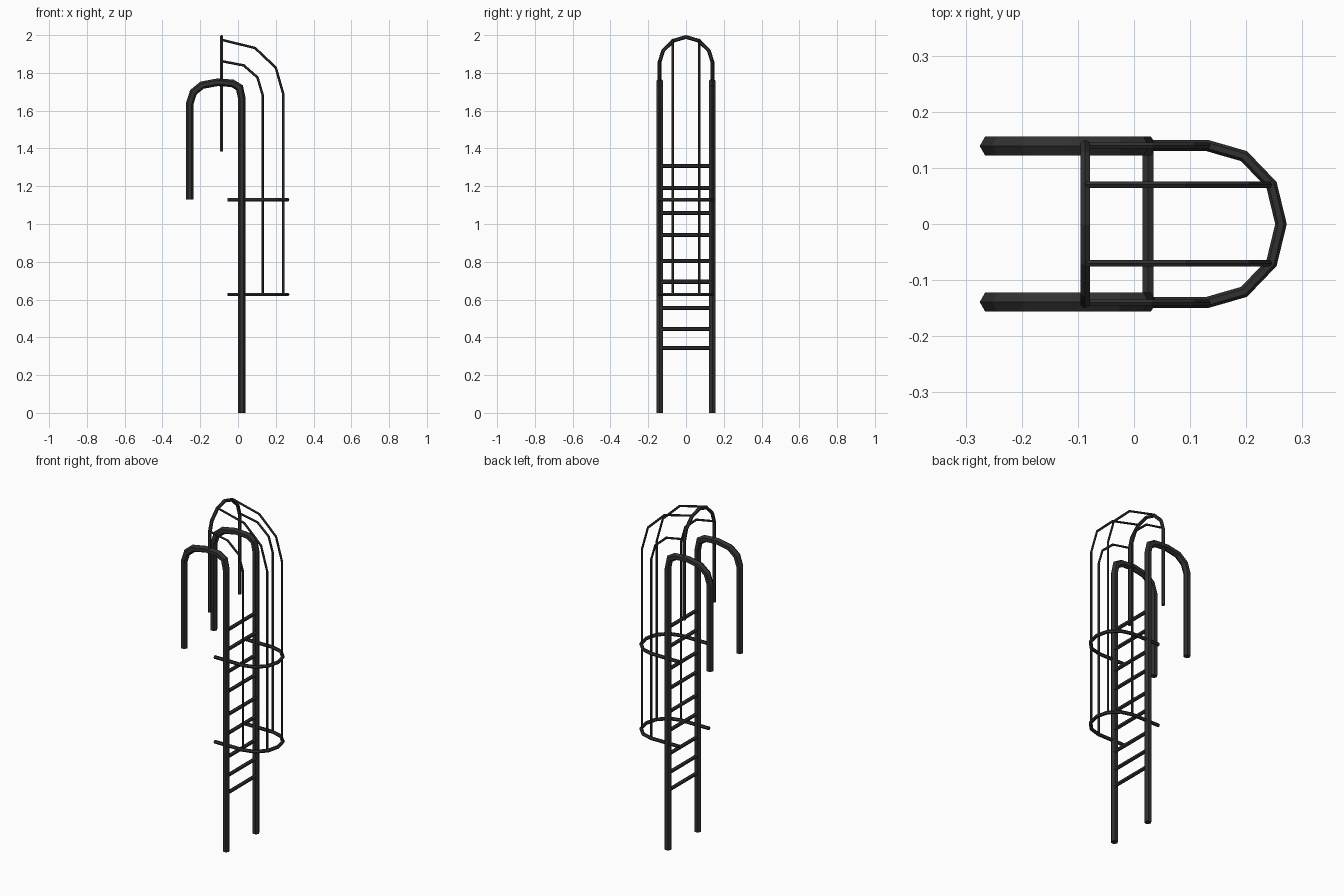
import bpy, bmesh, math
from mathutils import Vector

if "Cube" in bpy.data.objects:
    bpy.data.objects.remove(bpy.data.objects["Cube"])

mat = bpy.data.materials.new("dark_metal")
mat.diffuse_color = (0.03, 0.03, 0.03, 1)
mat.use_nodes = True
mat.node_tree.nodes["Principled BSDF"].inputs["Base Color"].default_value = mat.diffuse_color


def tube(name, path, normal, radius, sides=6):
    """Capped, mitred tube along a path lying in the plane with this normal."""
    pts = [Vector(p) for p in path]
    n = Vector(normal)
    dirs = [(b - a).normalized() for a, b in zip(pts, pts[1:])]
    bm = bmesh.new()
    rings = []
    for i, p in enumerate(pts):
        d0, d1 = dirs[max(i - 1, 0)], dirs[min(i, len(dirs) - 1)]
        t = (d0 + d1).normalized()
        side = n.cross(t) / t.dot(d0)
        ring = []
        for k in range(sides):
            a = 2 * math.pi * k / sides
            ring.append(bm.verts.new(p + radius * (math.cos(a) * side + math.sin(a) * n)))
        rings.append(ring)
    for r0, r1 in zip(rings, rings[1:]):
        for k in range(sides):
            j = (k + 1) % sides
            bm.faces.new((r0[k], r0[j], r1[j], r1[k]))
    bm.faces.new(rings[0])
    bm.faces.new(rings[-1])
    bmesh.ops.recalc_face_normals(bm, faces=bm.faces)
    me = bpy.data.meshes.new(name)
    bm.to_mesh(me)
    bm.free()
    me.materials.append(mat)
    ob = bpy.data.objects.new(name, me)
    bpy.context.collection.objects.link(ob)
    return ob


def mirrored(half):
    """Complete a symmetric (y, other) half path whose last point is at y = 0."""
    return half + [(-y, v) for y, v in reversed(half[:-1])]


X, Y, Z = (1, 0, 0), (0, 1, 0), (0, 0, 1)

# side rails with hooked handles, and cage bars
rail = [(0.02, 0), (0.02, 1.665), (0.008, 1.722), (-0.03, 1.745), (-0.11, 1.75),
        (-0.19, 1.735), (-0.236, 1.698), (-0.255, 1.64), (-0.255, 1.13)]
inner_bar = [(-0.087, 1.975), (0.09, 1.932), (0.2, 1.828), (0.24, 1.687), (0.24, 0.63)]
outer_bar = [(-0.087, 1.862), (0.03, 1.84), (0.103, 1.776), (0.13, 1.685), (0.13, 0.63)]
for s, label in ((1, "back"), (-1, "front")):
    for name, prof, y, r in (("rail", rail, 0.139, 0.02),
                             ("inner_cage_bar", inner_bar, 0.07, 0.0065),
                             ("outer_cage_bar", outer_bar, 0.14, 0.0065)):
        tube(f"{name}_{label}", [(x, s * y, z) for x, z in prof], Y, r)

# rungs
for i, z in enumerate((0.343, 0.445, 0.556, 0.694, 0.805, 0.942, 1.058, 1.19, 1.307)):
    tube(f"rung_{i + 1}", [(0.025, -0.139, z), (0.025, 0.139, z)], X, 0.011)

# horizontal cage rings
ring = mirrored([(0.14, -0.055), (0.14, 0.13), (0.121, 0.196), (0.07, 0.245), (0, 0.262)])
for z, label in ((0.627, "lower"), (1.128, "upper")):
    tube(f"cage_ring_{label}", [(x, y, z) for y, x in ring], Z, 0.01)

# upright entry hoop
hoop = mirrored([(0.14, 1.385), (0.14, 1.857), (0.121, 1.918), (0.068, 1.97), (0, 1.99)])
tube("entry_hoop", [(-0.087, y, z) for y, z in hoop], X, 0.01)
